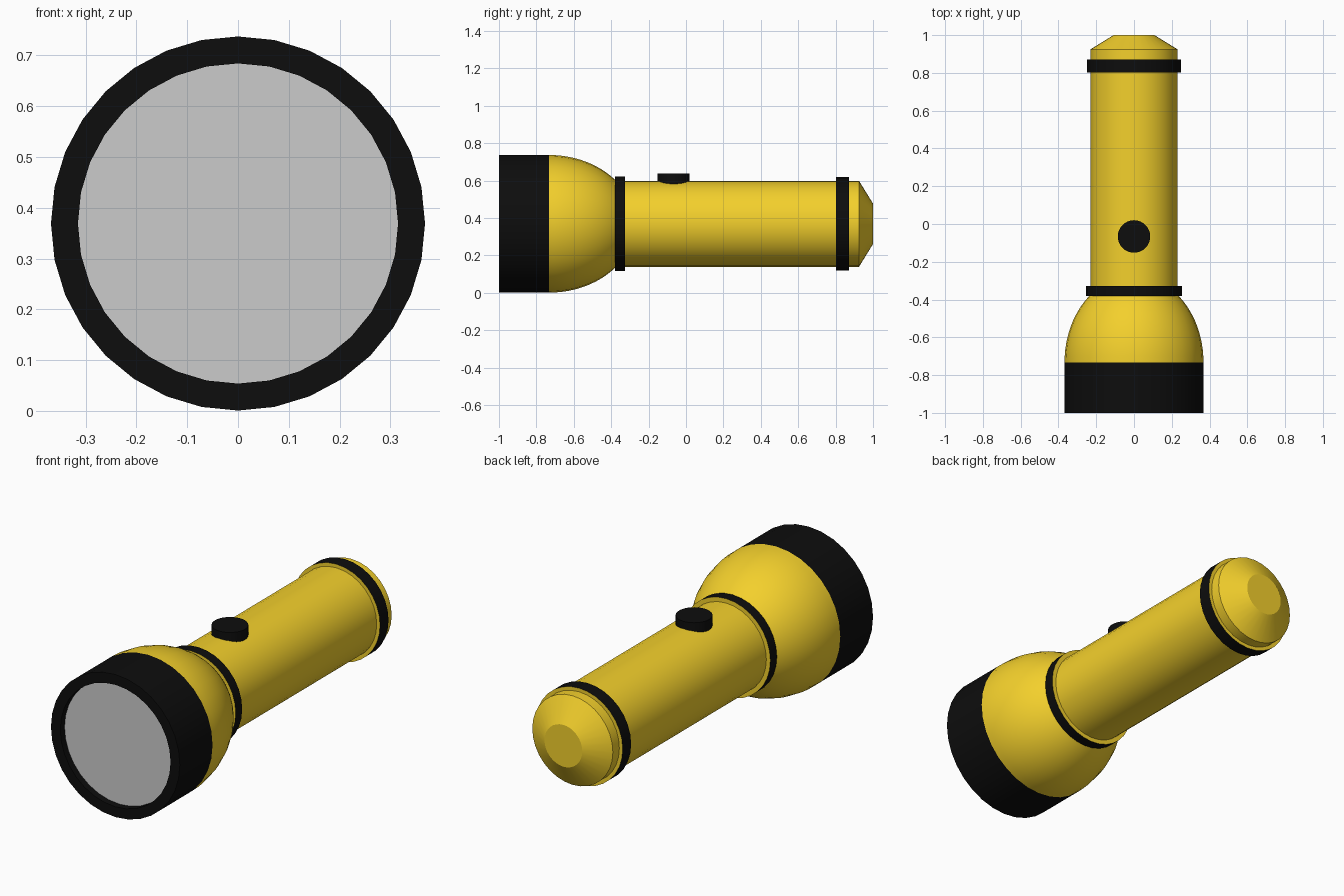
import bpy, bmesh, math

if "Cube" in bpy.data.objects:
    bpy.data.objects.remove(bpy.data.objects["Cube"])

SIDES = 32
AXIS_Z = 0.369


def material(name, colour):
    m = bpy.data.materials.new(name)
    m.diffuse_color = (*colour, 1)
    m.use_nodes = True
    m.node_tree.nodes["Principled BSDF"].inputs["Base Color"].default_value = m.diffuse_color
    return m


YELLOW = material("yellow", (0.9, 0.63, 0.025))
BLACK = material("black", (0.004, 0.004, 0.004))


def finish(name, bm, mats):
    bmesh.ops.recalc_face_normals(bm, faces=bm.faces)
    mesh = bpy.data.meshes.new(name)
    bm.to_mesh(mesh)
    bm.free()
    for m in mats:
        mesh.materials.append(m)
    ob = bpy.data.objects.new(name, mesh)
    bpy.context.collection.objects.link(ob)
    bpy.ops.object.select_all(action='DESELECT')
    ob.select_set(True)
    bpy.context.view_layer.objects.active = ob
    bpy.ops.object.shade_smooth_by_angle(angle=math.radians(25))
    return ob


def lathe(name, profile, mats, slots=None, closed=False, caps=()):
    """Spin (y, radius) points round the torch axis; slots = material per strip."""
    bm = bmesh.new()
    rings = []
    for y, r in profile:
        rings.append([bm.verts.new((r * math.sin(2 * math.pi * i / SIDES), y,
                                    AXIS_Z + r * math.cos(2 * math.pi * i / SIDES)))
                      for i in range(SIDES)])
    n = len(rings)
    for s in range(n if closed else n - 1):
        a, b = rings[s], rings[(s + 1) % n]
        for i in range(SIDES):
            j = (i + 1) % SIDES
            f = bm.faces.new((a[i], a[j], b[j], b[i]))
            f.material_index = slots[s] if slots else 0
    for c in caps:
        bm.faces.new(rings[c])
    return finish(name, bm, mats)


# Black head rim with a shallow recess, and the grey lens inside it
lathe("head_rim", [(-0.96, 0.315), (-1.0, 0.315), (-1.0, 0.368), (-0.733, 0.368)], [BLACK])
lathe("lens", [(-0.965, 0.315)], [], caps=(0,))

# Rounded reflector housing
bell = []
for k in range(13):
    t = k / 12 * math.asin(0.353 / 0.46)
    bell.append((-0.733 + 0.46 * math.sin(t), 0.368 * math.cos(t)))
lathe("head_housing", bell, [YELLOW])

# Barrel with bevelled tail
lathe("barrel", [(-0.39, 0.23), (0.925, 0.23), (1.0, 0.108)], [YELLOW], caps=(2,))

# Raised bands: black outside, yellow side walls
for name, y0, y1, r in (("front_band", -0.38, -0.327, 0.253),
                        ("rear_band", 0.803, 0.872, 0.249)):
    lathe(name, [(y0, 0.225), (y0, r), (y1, r), (y1, 0.225)],
          [YELLOW, BLACK], slots=[0, 1, 0])

# Round push switch
bm = bmesh.new()
bmesh.ops.create_cone(bm, cap_ends=True, segments=32, radius1=0.086, radius2=0.086, depth=0.08)
bmesh.ops.translate(bm, verts=bm.verts, vec=(0, -0.066, 0.597))
finish("switch_button", bm, [BLACK])
